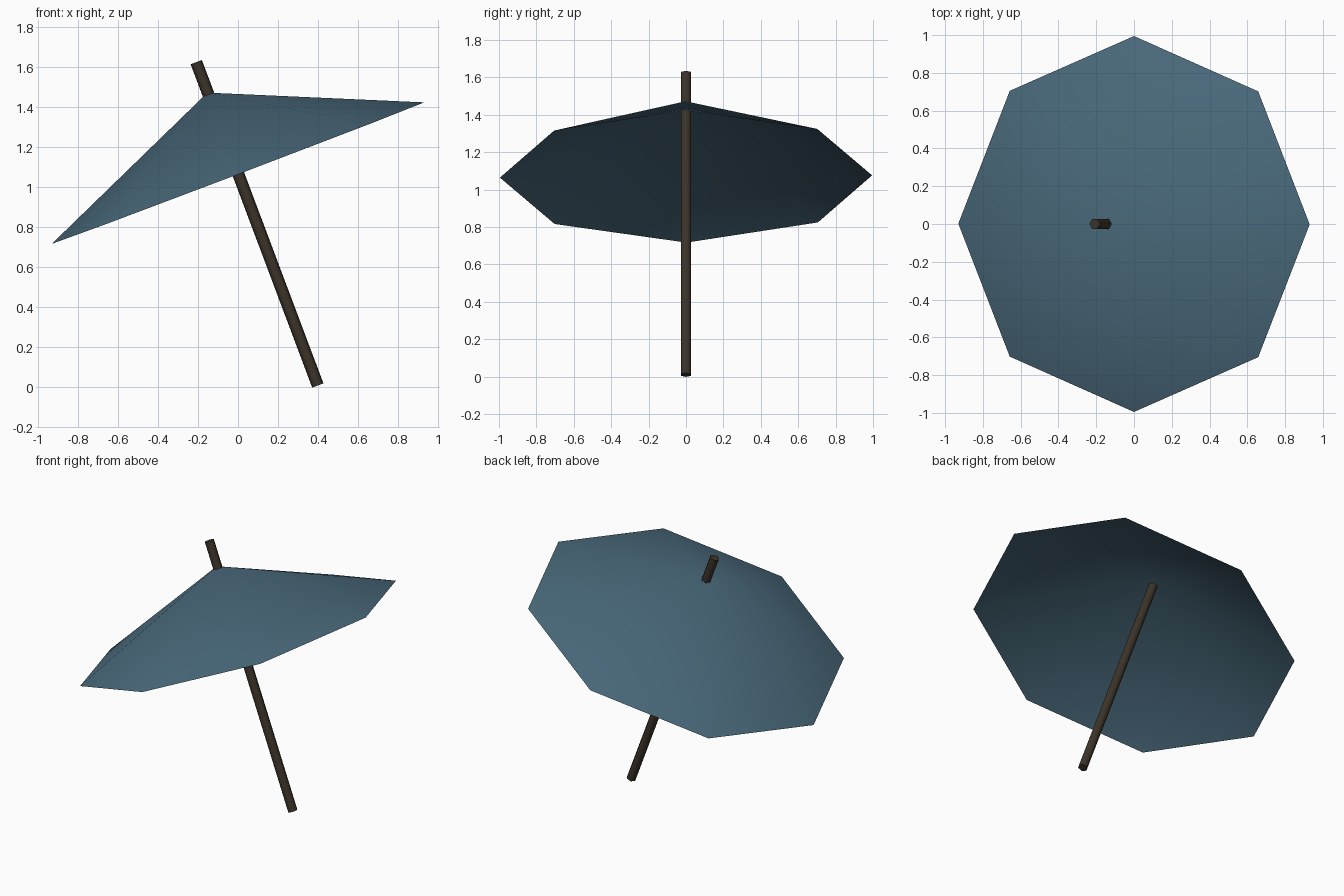
import bpy, bmesh, math
from mathutils import Matrix

if "Cube" in bpy.data.objects:
    bpy.data.objects.remove(bpy.data.objects["Cube"])

CENTRE = Matrix.Translation((0, 0, 1.07))     # middle of the canopy rim
TILT = math.radians(-20.8)                    # lean towards -x


def material(name, rgb):
    m = bpy.data.materials.new(name)
    m.diffuse_color = (*rgb, 1)
    m.use_nodes = True
    m.node_tree.nodes["Principled BSDF"].inputs["Base Color"].default_value = m.diffuse_color
    return m


def make_object(name, bm, mat, matrix):
    bm.transform(matrix)
    mesh = bpy.data.meshes.new(name)
    bm.to_mesh(mesh)
    bm.free()
    mesh.materials.append(mat)
    obj = bpy.data.objects.new(name, mesh)
    bpy.context.collection.objects.link(obj)
    return obj


def ring(bm, radius, sides, z):
    return [bm.verts.new((radius * math.cos(math.tau * i / sides),
                          radius * math.sin(math.tau * i / sides), z))
            for i in range(sides)]


slate_blue = material("slate_blue", (0.066, 0.14, 0.195))
dark_wood = material("dark_wood", (0.045, 0.034, 0.022))

# Canopy: open eight-sided cone, smooth shaded, with a hair of sideways roll
bm = bmesh.new()
rim = ring(bm, 0.995, 8, 0)
apex = bm.verts.new((0, 0, 0.43))
for i in range(8):
    bm.faces.new((rim[i], rim[(i + 1) % 8], apex)).smooth = True
roll = Matrix.Rotation(math.radians(0.35), 4, 'X')
make_object("canopy", bm, slate_blue, CENTRE @ roll @ Matrix.Rotation(TILT, 4, 'Y'))

# Pole: thin six-sided rod through the canopy, closed at both ends
bm = bmesh.new()
low, high = ring(bm, 0.03, 6, -1.133), ring(bm, 0.03, 6, 0.592)
for i in range(6):
    j = (i + 1) % 6
    bm.faces.new((low[i], low[j], high[j], high[i])).smooth = True
bm.faces.new(high)
bm.faces.new(low[::-1])
pole = make_object("pole", bm, dark_wood, CENTRE @ Matrix.Rotation(math.radians(-20.6), 4, 'Y'))

# Keep the pole's end rims crisp
bpy.context.view_layer.objects.active = pole
pole.select_set(True)
bpy.ops.object.shade_smooth_by_angle(angle=math.radians(65))
